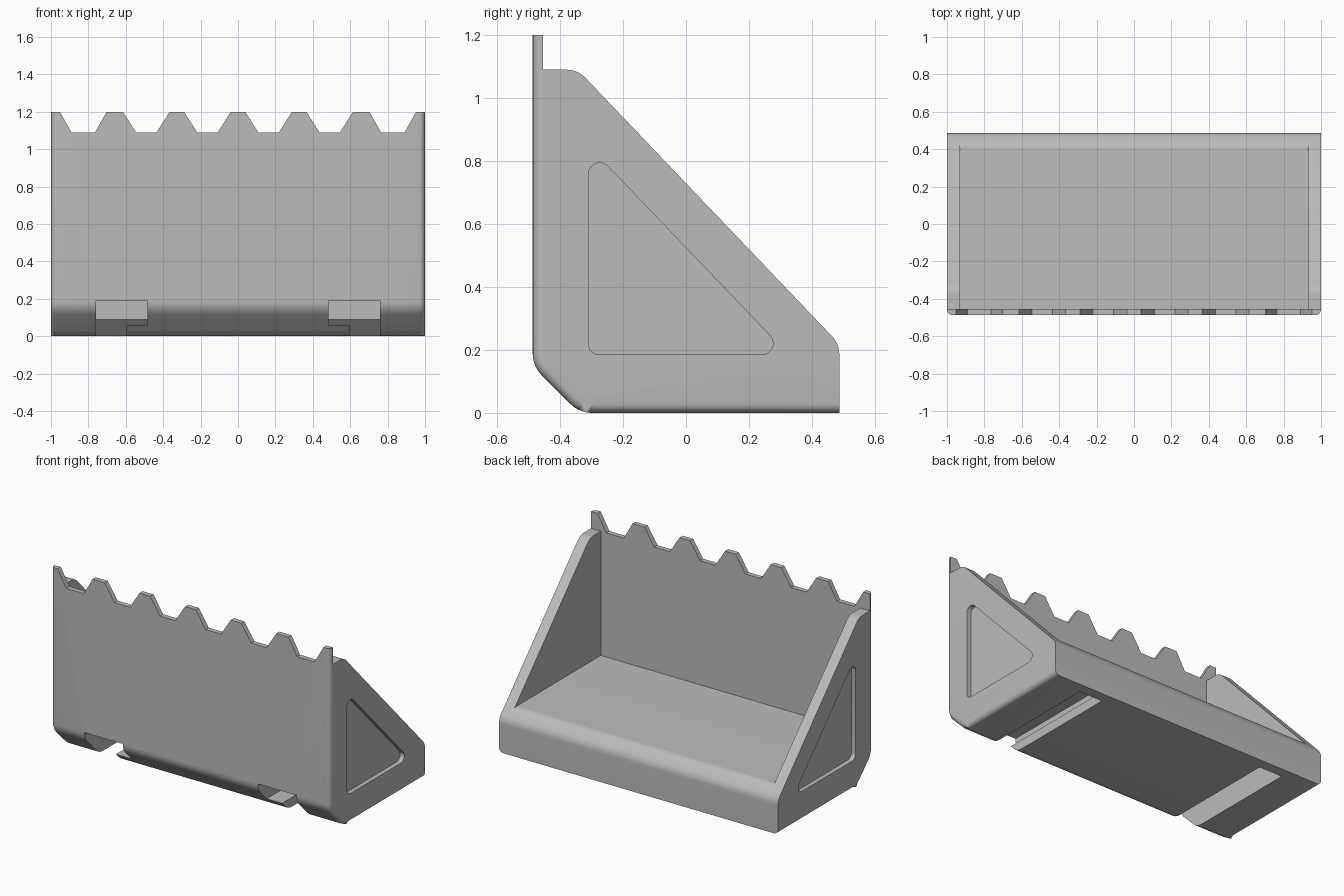
import bpy, bmesh, math
from mathutils import Vector

if "Cube" in bpy.data.objects:
    bpy.data.objects.remove(bpy.data.objects["Cube"])

grey = bpy.data.materials.new("plain_grey")
grey.use_nodes = True
COLOUR = (0.5, 0.5, 0.5, 1)
grey.diffuse_color = COLOUR
grey.node_tree.nodes["Principled BSDF"].inputs["Base Color"].default_value = COLOUR


def rounded(corners, steps=7):
    """Outline from (a, b, radius) corners, each radius turned into an arc."""
    out = []
    for i, (a, b, r) in enumerate(corners):
        p = Vector((a, b))
        if not r:
            out.append(p)
            continue
        u = (Vector(corners[i - 1][:2]) - p).normalized()
        v = (Vector(corners[(i + 1) % len(corners)][:2]) - p).normalized()
        half = u.angle(v) / 2
        centre = p + (u + v).normalized() * (r / math.sin(half))
        start = p + u * (r / math.tan(half)) - centre
        end = p + v * (r / math.tan(half)) - centre
        turn = start.angle(end)
        for k in range(steps + 1):
            t = k / steps
            out.append(centre + (start * math.sin((1 - t) * turn)
                                 + end * math.sin(t * turn)) / math.sin(turn))
    return out


def prism(name, outline, lo, hi, axis="x", edge_rule=None, radius=0):
    """Extrude an outline along x (outline is y, z) or y (outline is x, z)."""
    bm = bmesh.new()
    rings = [[bm.verts.new((d, a, b) if axis == "x" else (a, d, b)) for a, b in outline]
             for d in (lo, hi)]
    for ring in rings:
        bm.faces.new(ring)
    n = len(outline)
    for i in range(n):
        j = (i + 1) % n
        bm.faces.new((rings[0][i], rings[0][j], rings[1][j], rings[1][i]))
    bmesh.ops.recalc_face_normals(bm, faces=bm.faces)
    if edge_rule:
        edges = [e for e in bm.edges if edge_rule(*e.verts)]
        bmesh.ops.bevel(bm, geom=edges, offset=radius, segments=5, profile=0.5, affect="EDGES")
    mesh = bpy.data.meshes.new(name)
    bm.to_mesh(mesh)
    bm.free()
    obj = bpy.data.objects.new(name, mesh)
    mesh.materials.append(grey)
    bpy.context.collection.objects.link(obj)
    return obj


def cut(target, cutter):
    bpy.context.view_layer.objects.active = target
    mod = target.modifiers.new("cut", "BOOLEAN")
    mod.operation, mod.solver, mod.object = "DIFFERENCE", "EXACT", cutter
    bpy.ops.object.modifier_apply(modifier=mod.name)
    bpy.data.objects.remove(cutter)


FRONT, BACK, INNER = -0.487, 0.487, -0.455
RIM, TOP, FLOOR = 1.09, 1.2, 0.285


# Outer body: sloped side silhouette, softened along the front and bottom side edges
def soft_edge(v, w):
    same_side = abs(v.co.x - w.co.x) < 1e-5
    low = all(p.co.z < 0.001 or p.co.y < -0.33 and p.co.z < 0.2 or p.co.y < FRONT + 0.001
              for p in (v, w))
    flat_top = v.co.z > RIM and w.co.z > RIM
    return same_side and low and not flat_top


body = prism("bin_body", rounded([
    (FRONT, TOP, 0), (INNER, TOP, 0), (INNER, RIM, 0), (-0.344, RIM, 0.08),
    (BACK, 0.219, 0.08), (BACK, 0, 0), (-0.339, 0, 0.1), (FRONT, 0.148, 0.1)]),
    -1, 1, "x", soft_edge, 0.03)

# Hollow inside with a flat floor that rolls over the back lip
cut(body, prism("hollow", rounded([
    (INNER, FLOOR, 0), (0.425, FLOOR, 0.06), (0.6, 0.115, 0), (0.6, 1.5, 0), (INNER, 1.5, 0)]),
    -0.93, 0.93))

# Gaps between the teeth along the front wall
PITCH = 0.327
for i in range(6):
    c = (i - 2.5) * PITCH
    inner, outer = 0.055, 0.125
    if i in (0, 5):
        c += math.copysign(0.01, c)
        inner = 0.063
    gap = [Vector(p) for p in ((c - inner, RIM), (c + inner, RIM),
                               (c + outer, TOP), (c + outer, 1.3),
                               (c - outer, 1.3), (c - outer, TOP))]
    cut(body, prism("tooth_gap", gap, -0.6, -0.4, "y"))

for side in (-1, 1):
    # Rounded triangular recess in the side wall
    cut(body, prism("side_recess", rounded([
        (-0.31, 0.185, 0.036), (0.325, 0.185, 0.036), (-0.31, 0.848, 0.036)]),
        side * 0.97, side * 1.1))
    # Undercut mounting slot with a ramped end
    slot = [(-0.6, 0.06), (0.36, 0.06), (0.33, 0.09), (0.33, 0.19), (-0.6, 0.19)]
    mouth = [(-0.6, -0.05), (0.47, -0.05), (0.33, 0.09), (0.33, 0.19), (-0.6, 0.19)]
    cut(body, prism("slot", [Vector(p) for p in slot], side * 0.485, side * 0.7))
    cut(body, prism("slot_mouth", [Vector(p) for p in mouth], side * 0.595, side * 0.76))

bpy.ops.object.select_all(action="DESELECT")
body.select_set(True)
bpy.context.view_layer.objects.active = body
bpy.ops.object.shade_smooth_by_angle(angle=math.radians(25))
